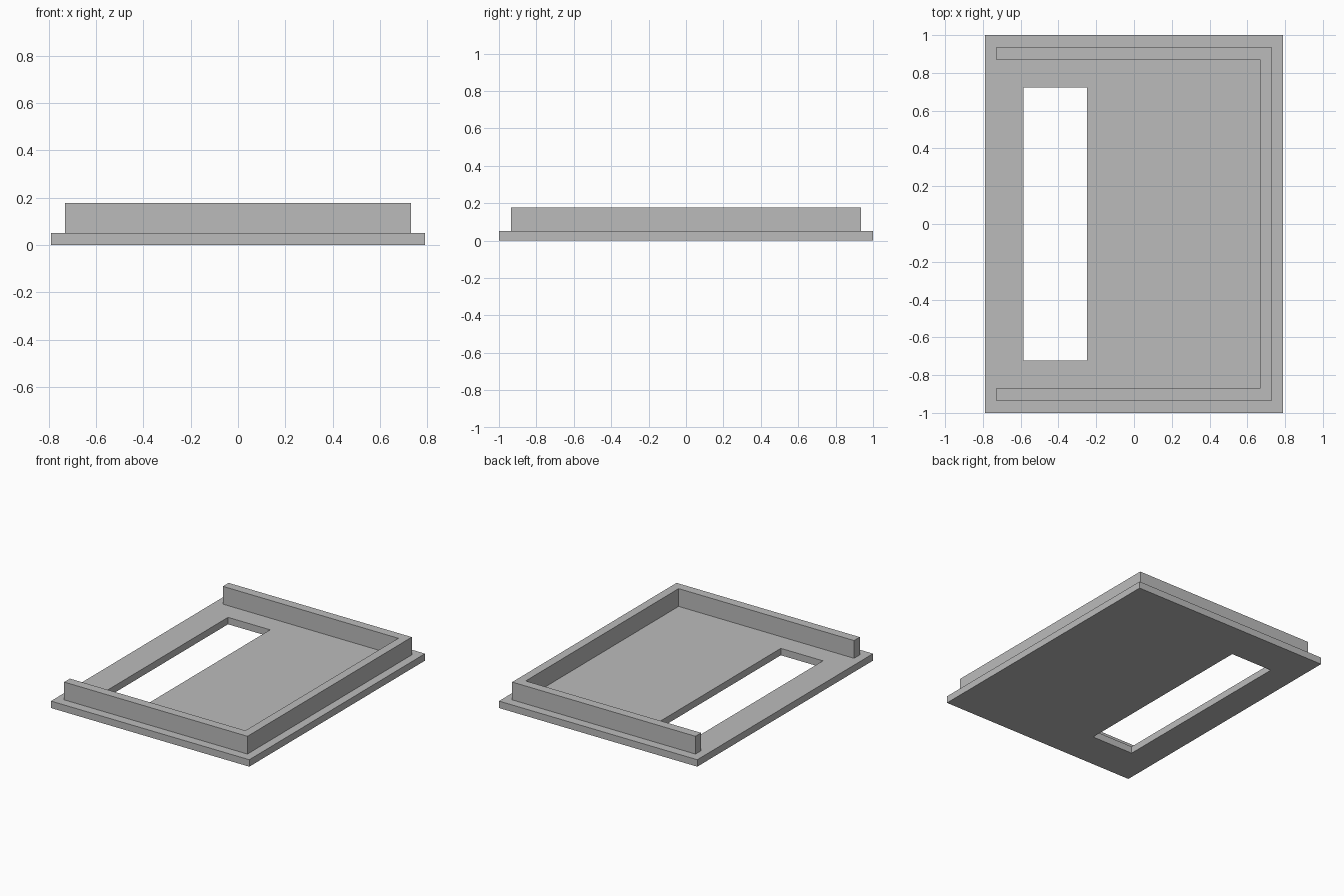
import bpy
import bmesh

cube = bpy.data.objects.get("Cube")
if cube:
    bpy.data.objects.remove(cube, do_unlink=True)

HALF_X, HALF_Y = 0.79, 1.0
PLATE_TOP, WALL_TOP = 0.05, 0.178

grey = bpy.data.materials.new("plain grey")
grey.diffuse_color = (0.5, 0.5, 0.5, 1)
grey.use_nodes = True
grey.node_tree.nodes["Principled BSDF"].inputs["Base Color"].default_value = grey.diffuse_color


def extruded_grid(name, xs, ys, empty_cells, z0, z1):
    """Fill a grid of cells, leave the empty ones out, and extrude it upward."""
    bm = bmesh.new()
    verts = [[bm.verts.new((x, y, z0)) for y in ys] for x in xs]
    for i in range(len(xs) - 1):
        for j in range(len(ys) - 1):
            if (i, j) not in empty_cells:
                bm.faces.new((verts[i][j], verts[i + 1][j],
                              verts[i + 1][j + 1], verts[i][j + 1]))
    bmesh.ops.delete(bm, geom=[v for v in bm.verts if not v.link_faces], context='VERTS')
    top = bmesh.ops.extrude_face_region(bm, geom=bm.faces[:], use_keep_orig=True)["geom"]
    for v in top:
        if isinstance(v, bmesh.types.BMVert):
            v.co.z = z1
    bmesh.ops.recalc_face_normals(bm, faces=bm.faces[:])
    mesh = bpy.data.meshes.new(name)
    bm.to_mesh(mesh)
    bm.free()
    mesh.materials.append(grey)
    obj = bpy.data.objects.new(name, mesh)
    bpy.context.collection.objects.link(obj)
    return obj


# Base plate with a long rectangular slot
extruded_grid("base_plate", (-HALF_X, -0.585, -0.25, HALF_X),
              (-HALF_Y, -0.722, 0.722, HALF_Y), {(1, 1)}, 0, PLATE_TOP)

# Three-sided rim, open toward the slot side
extruded_grid("rim_wall", (-0.73, 0.668, 0.73),
              (-0.935, -0.87, 0.87, 0.935), {(0, 1)}, PLATE_TOP, WALL_TOP)
